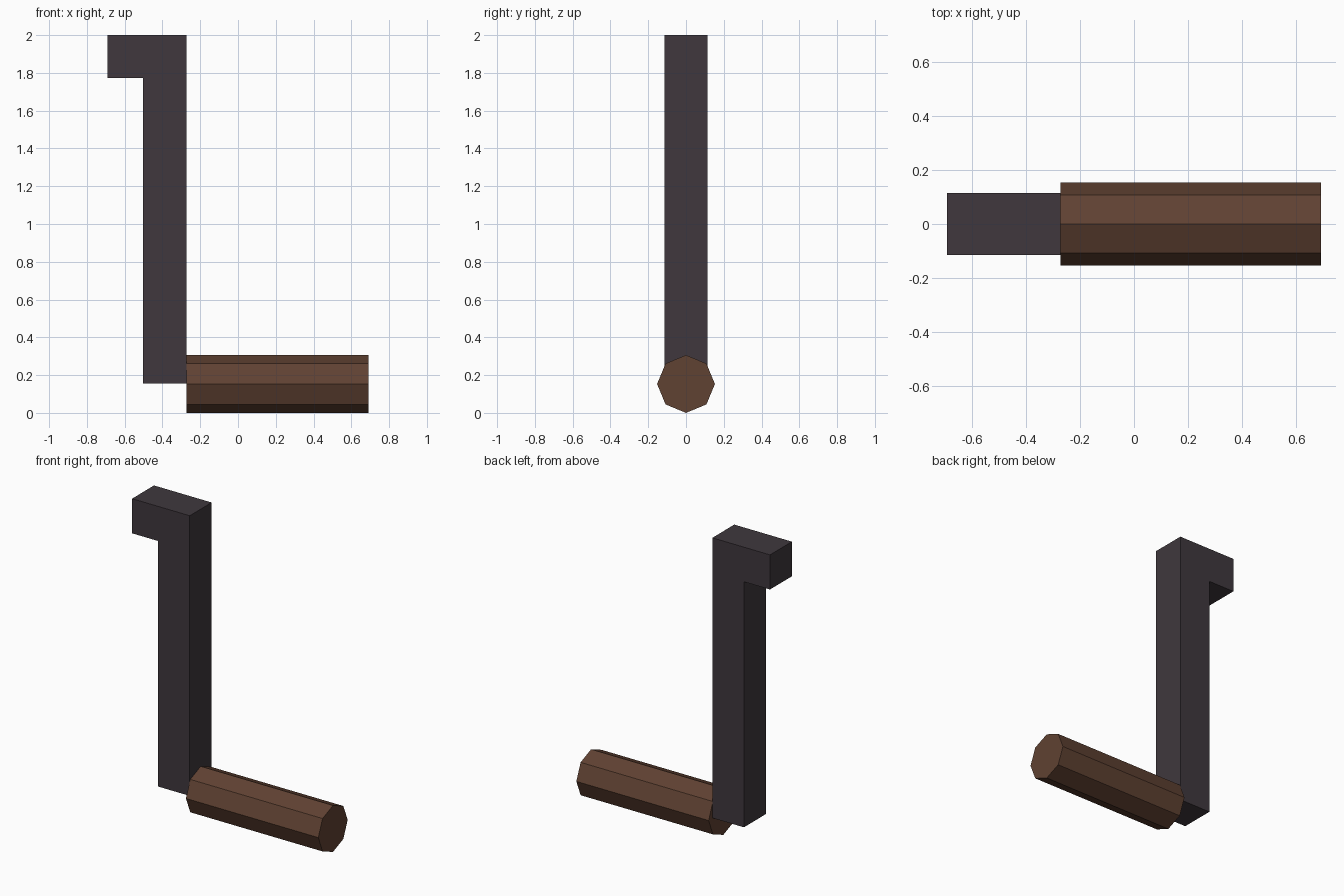
import bpy, bmesh, math
from mathutils import Matrix

if "Cube" in bpy.data.objects:
    bpy.data.objects.remove(bpy.data.objects["Cube"])


def material(name, rgb):
    m = bpy.data.materials.new(name)
    m.diffuse_color = (*rgb, 1)
    m.use_nodes = True
    m.node_tree.nodes["Principled BSDF"].inputs["Base Color"].default_value = m.diffuse_color
    return m


def add_object(name, bm, mat):
    bmesh.ops.recalc_face_normals(bm, faces=bm.faces)
    mesh = bpy.data.meshes.new(name)
    bm.to_mesh(mesh)
    bm.free()
    mesh.materials.append(mat)
    obj = bpy.data.objects.new(name, mesh)
    bpy.context.collection.objects.link(obj)
    return obj


iron = material("dark_iron", (0.050, 0.039, 0.047))
wood = material("brown_wood", (0.117, 0.054, 0.032))

# Crank arm: hooked profile in XZ, extruded through its depth
LEFT, SHAFT, RIGHT = -0.692, -0.502, -0.272
HALF = 0.114
profile = [(SHAFT, 0.155), (RIGHT, 0.155), (RIGHT, 2.0),
           (LEFT, 2.0), (LEFT, 1.772), (SHAFT, 1.772)]
bm = bmesh.new()
face = bm.faces.new([bm.verts.new((x, -HALF, z)) for x, z in profile])
ext = bmesh.ops.extrude_face_region(bm, geom=[face])
verts = [g for g in ext["geom"] if isinstance(g, bmesh.types.BMVert)]
bmesh.ops.translate(bm, verts=verts, vec=(0, 2 * HALF, 0))
add_object("crank_arm", bm, iron)

# Grip: eight-sided bar along X, with corners at top and bottom
R, END = 0.153, 0.692
bm = bmesh.new()
bmesh.ops.create_cone(bm, cap_ends=True, segments=8, radius1=R, radius2=R,
                      depth=END - RIGHT,
                      matrix=Matrix.Translation(((END + RIGHT) / 2, 0, R))
                      @ Matrix.Rotation(math.pi / 2, 4, 'Y'))
add_object("grip", bm, wood)
